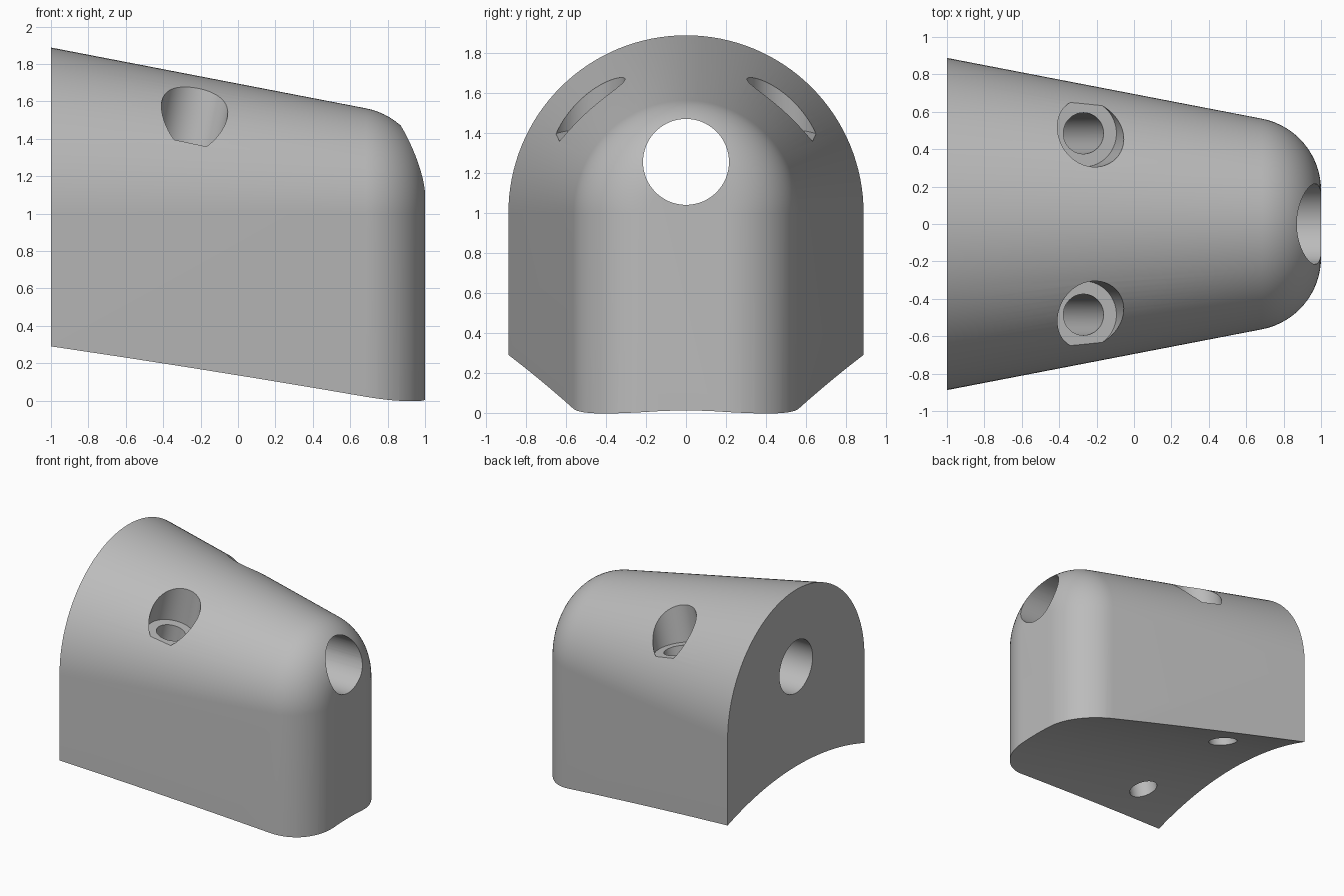
import bpy
import bmesh
from math import sin, cos, pi, radians, atan
from mathutils import Vector

cube = bpy.data.objects.get("Cube")
if cube:
    bpy.data.objects.remove(cube, do_unlink=True)

SLOPE = 0.213                 # tilt of the saddle underside
TILT = atan(SLOPE)
AXIS_Z = 1.0                  # height where the arch begins
ARCH, NOSE = 64, 16           # segments

grey = bpy.data.materials.new("matte_grey")
grey.use_nodes = True
colour = (0.5, 0.5, 0.5, 1)
grey.diffuse_color = colour
grey.node_tree.nodes["Principled BSDF"].inputs["Base Color"].default_value = colour


def make_body():
    """Tapered arch with a rounded nose, lofted from stations along x."""
    r, flat, lean = 0.39, 0.18, radians(11)
    stations = [(-1, 0.888)]
    for i in range(NOSE + 1):
        a = lean + (pi / 2 - lean) * i / NOSE
        stations.append((1 - r + r * sin(a), flat + r * cos(a)))
    bm = bmesh.new()
    rings = []
    for x, w in stations:
        pts = [(x, w, -0.4)]
        for i in range(ARCH + 1):
            t = pi * i / ARCH
            pts.append((x, w * cos(t), AXIS_Z + w * sin(t)))
        pts.append((x, -w, -0.4))
        rings.append([bm.verts.new(p) for p in pts])
    n = len(rings[0])
    for a, b in zip(rings, rings[1:]):
        for i in range(n):
            j = (i + 1) % n
            bm.faces.new((a[i], a[j], b[j], b[i]))
    bm.faces.new(rings[0])
    bm.faces.new(rings[-1])
    bmesh.ops.recalc_face_normals(bm, faces=bm.faces)
    mesh = bpy.data.meshes.new("bracket_body")
    bm.to_mesh(mesh)
    bm.free()
    obj = bpy.data.objects.new("bracket_body", mesh)
    bpy.context.collection.objects.link(obj)
    mesh.materials.append(grey)
    return obj


def cut_cylinder(body, radius, depth, centre, angle, sides=64):
    """Subtract a cylinder whose axis is turned about y by angle."""
    bpy.ops.mesh.primitive_cylinder_add(
        vertices=sides, radius=radius, depth=depth,
        location=centre, rotation=(0, angle, 0))
    cutter = bpy.context.object
    cutter.name = "cutter"
    cutter.hide_render = True
    cutter.data.materials.append(grey)
    bpy.context.view_layer.objects.active = body
    mod = body.modifiers.new("cut", 'BOOLEAN')
    mod.operation = 'DIFFERENCE'
    mod.solver = 'EXACT'
    mod.object = cutter
    bpy.ops.object.modifier_apply(modifier=mod.name)
    bpy.data.objects.remove(cutter, do_unlink=True)


body = make_body()

# Curved saddle underside
saddle_r = 2.8
down = Vector((-sin(TILT), 0, -cos(TILT)))
cut_cylinder(body, saddle_r, 6, Vector((0, 0, 0.225)) + down * saddle_r,
             pi / 2 + TILT, 256)

# Lengthwise bore
cut_cylinder(body, 0.215, 3, (0, 0, 1.255), pi / 2)

# Screw holes with counterbored seats, square to the underside
for side in (1, -1):
    seat = Vector((-0.27, side * 0.485, 1.38))
    cut_cylinder(body, 0.18, 1, seat - down * 0.5, TILT)
    cut_cylinder(body, 0.11, 3, seat + down * 0.5, TILT)

bpy.ops.object.select_all(action='DESELECT')
body.select_set(True)
bpy.context.view_layer.objects.active = body
bpy.ops.object.shade_smooth_by_angle(angle=radians(30))
